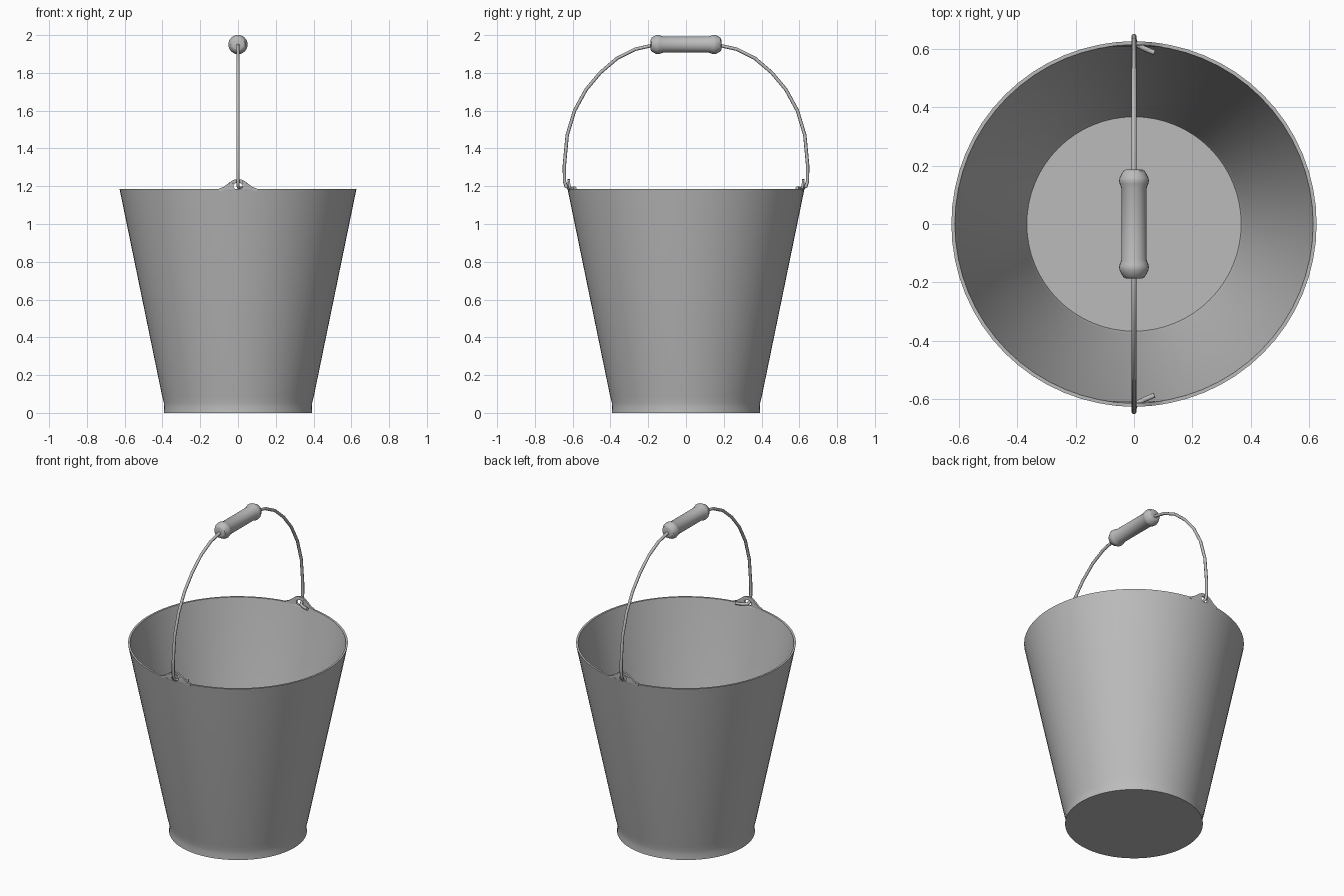
import bpy, bmesh
from math import sin, cos, pi, sqrt, radians
from mathutils import Vector

cube = bpy.data.objects.get("Cube")
if cube:
    bpy.data.objects.remove(cube)

grey = bpy.data.materials.new("galvanised grey")
grey.use_nodes = True
grey.diffuse_color = (0.5, 0.5, 0.5, 1)
grey.node_tree.nodes["Principled BSDF"].inputs["Base Color"].default_value = (0.5, 0.5, 0.5, 1)

RIM_Z, RIM_R = 1.185, 0.627


def finish(name, bm, angle=35):
    """Turn a bmesh into a smooth-shaded object in the shared metal."""
    bmesh.ops.remove_doubles(bm, verts=bm.verts, dist=1e-5)
    bmesh.ops.recalc_face_normals(bm, faces=bm.faces)
    mesh = bpy.data.meshes.new(name)
    bm.to_mesh(mesh)
    bm.free()
    mesh.materials.append(grey)
    obj = bpy.data.objects.new(name, mesh)
    bpy.context.collection.objects.link(obj)
    bpy.ops.object.select_all(action='DESELECT')
    obj.select_set(True)
    bpy.context.view_layer.objects.active = obj
    bpy.ops.object.shade_smooth_by_angle(angle=radians(angle))
    return obj


def lathe(name, profile, axis, centre, steps):
    """Spin (radius, distance along axis) points around an axis."""
    bm = bmesh.new()
    axis, side = Vector(axis), Vector((1, 0, 0))
    verts = [bm.verts.new(Vector(centre) + side * r + axis * d) for r, d in profile]
    edges = [bm.edges.new(pair) for pair in zip(verts, verts[1:])]
    bmesh.ops.spin(bm, geom=verts + edges, cent=centre, axis=axis, angle=2 * pi, steps=steps)
    return finish(name, bm)


def sweep(name, path, radius, sides=8):
    """Sweep a round section along a path and cap both ends."""
    bm = bmesh.new()
    rings = []
    normal = None
    for i, p in enumerate(path):
        tangent = (path[min(i + 1, len(path) - 1)] - path[max(i - 1, 0)]).normalized()
        seed = normal if normal else tangent.orthogonal()
        normal = (seed - tangent * seed.dot(tangent)).normalized()
        other = tangent.cross(normal)
        rings.append([bm.verts.new(p + radius * (normal * cos(2 * pi * k / sides)
                                                 + other * sin(2 * pi * k / sides)))
                      for k in range(sides)])
    for a, b in zip(rings, rings[1:]):
        for k in range(sides):
            n = (k + 1) % sides
            bm.faces.new((a[k], a[n], b[n], b[k]))
    bm.faces.new(rings[0])
    bm.faces.new(rings[-1])
    return finish(name, bm, 50)


# Bucket: outer wall with a short straight foot, rim, inner wall and floor
lathe("bucket_body",
      [(0, 0), (0.393, 0), (0.391, 0.03), (0.393, 0.055), (0.402, 0.09),
       (RIM_R, RIM_Z), (RIM_R - 0.012, RIM_Z), (0.378, 0.045), (0.368, 0.02), (0, 0.02)],
      (0, 0, 1), (0, 0, 0), 64)

# Grip: turned roller with a raised collar at each end
half = [(0, 0.185), (0.027, 0.187), (0.037, 0.182), (0.05, 0.158), (0.051, 0.148), (0.049, 0.138),
        (0.043, 0.122)]
lathe("grip", half + [(r, -d) for r, d in reversed(half)], (0, 1, 0), (0, 0, 1.95), 24)

# Ears: bell-shaped plates with a wire hole, bent to the rim
slope = [(0.1, 1.175), (0.1, 1.187), (0.075, 1.197), (0.055, 1.212), (0.038, 1.226), (0.02, 1.235)]
outline = slope + [(0, 1.238)] + [(-x, z) for x, z in reversed(slope)]
hole = [(0.024 * cos(t * pi / 8), 1.2 + 0.019 * sin(t * pi / 8)) for t in range(16)]
for name, s in (("front_ear", -1), ("back_ear", 1)):
    curve = bpy.data.curves.new(name, 'CURVE')
    curve.dimensions = '2D'
    curve.fill_mode = 'BOTH'
    curve.extrude = 0.006
    for loop in (outline, hole):
        spline = curve.splines.new('POLY')
        spline.points.add(len(loop) - 1)
        for point, (x, z) in zip(spline.points, loop):
            point.co = (x, z, 0, 1)
        spline.use_cyclic_u = True
    helper = bpy.data.objects.new("ear_outline", curve)
    bpy.context.collection.objects.link(helper)
    bpy.context.view_layer.update()
    bm = bmesh.new()
    bm.from_mesh(helper.to_mesh())
    bpy.data.objects.remove(helper)
    for v in bm.verts:
        x, z, depth = v.co
        v.co = (x, s * (sqrt((RIM_R - 0.006) ** 2 - x * x) + depth), z)
    finish(name, bm)

# Bail: wire arch with both ends hooked through the ears
arch = [(0.07, 0.588, 1.19), (0.03, 0.605, 1.188), (0.006, 0.618, 1.19), (0, 0.635, 1.2),
        (0, 0.643, 1.225), (0, 0.644, 1.31), (0, 0.629, 1.47), (0, 0.59, 1.6), (0, 0.53, 1.71),
        (0, 0.455, 1.8), (0, 0.365, 1.877), (0, 0.27, 1.925), (0, 0.18, 1.945)]
path = [Vector(p) for p in arch] + [Vector((x, -y, z)) for x, y, z in reversed(arch)]
sweep("wire_bail", path, 0.009)
